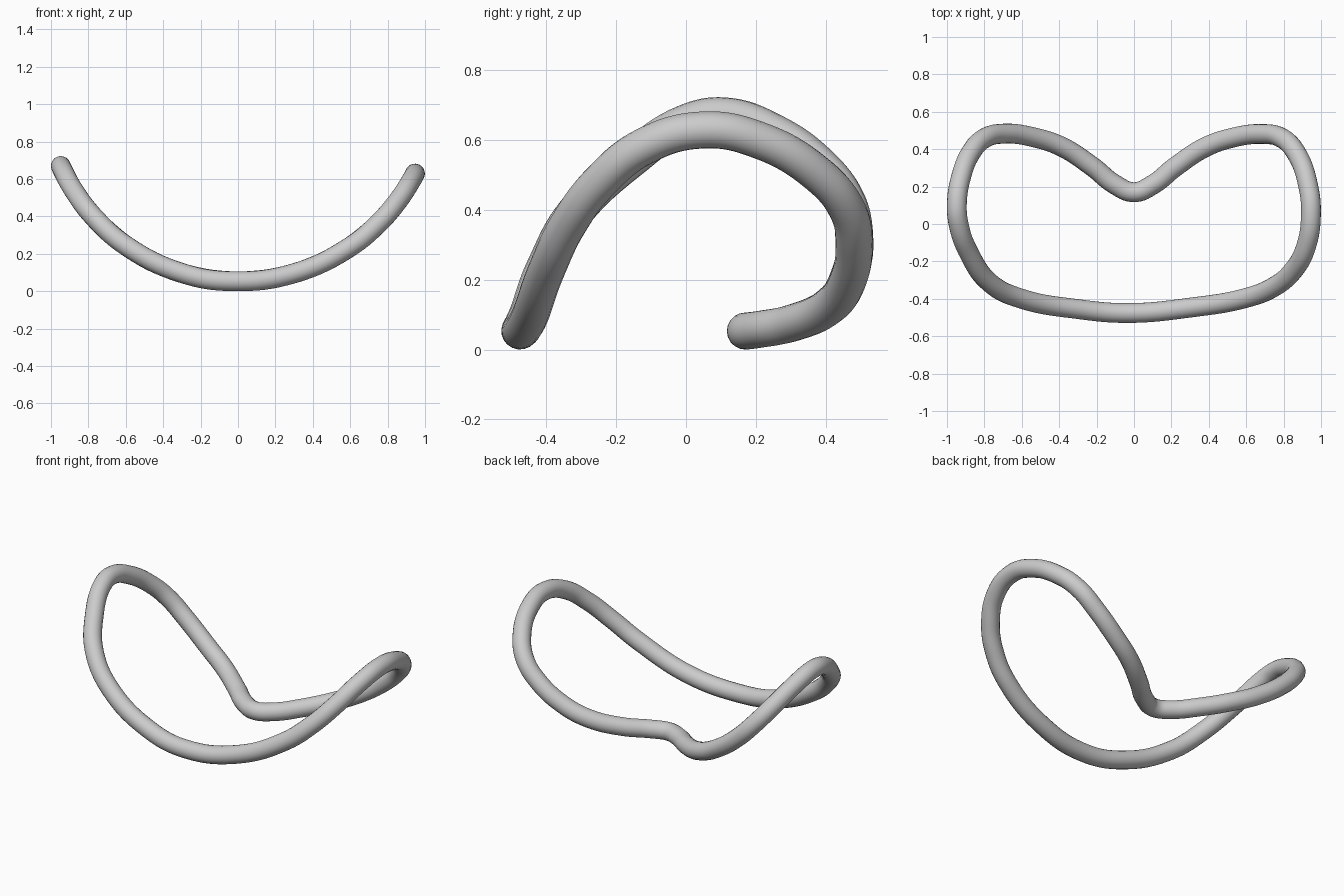
import bpy
from math import sqrt

if "Cube" in bpy.data.objects:
    bpy.data.objects.remove(bpy.data.objects["Cube"])

# Plan outline of the tube centreline (x, y), clockwise seen from above
outline = [
    (0, 0.17), (0.1, 0.21), (0.22, 0.305), (0.38, 0.41), (0.53, 0.462),
    (0.69, 0.481), (0.79, 0.46), (0.87, 0.375), (0.93, 0.21), (0.946, 0.05),
    (0.92, -0.12), (0.85, -0.25), (0.75, -0.335), (0.6, -0.395), (0.3, -0.447),
    (-0.03, -0.476), (-0.3, -0.455), (-0.6, -0.40), (-0.77, -0.315), (-0.88, -0.16),
    (-0.938, 0), (-0.947, 0.11), (-0.925, 0.25), (-0.87, 0.385), (-0.8, 0.458),
    (-0.7, 0.483), (-0.53, 0.462), (-0.38, 0.41), (-0.22, 0.305), (-0.1, 0.21),
]


# Height follows a circular arc in the front view, slightly steeper on the left
def height(x):
    r = 1.036 if x < 0 else 1.065
    return 0.053 + r - sqrt(r * r - x * x)


# Closed saddle-shaped tube
curve = bpy.data.curves.new("bent_ring", 'CURVE')
curve.dimensions = '3D'
curve.bevel_depth = 0.053
curve.bevel_resolution = 8
curve.resolution_u = 8
spline = curve.splines.new('BEZIER')
spline.bezier_points.add(len(outline) - 1)
for p, (x, y) in zip(spline.bezier_points, outline):
    p.co = (x, y, height(x))
    p.handle_left_type = p.handle_right_type = 'AUTO'
spline.use_cyclic_u = True
spline.use_smooth = True

ring = bpy.data.objects.new("bent_ring", curve)
bpy.context.collection.objects.link(ring)
bpy.context.view_layer.objects.active = ring
ring.select_set(True)
bpy.ops.object.convert(target='MESH')
bpy.ops.object.shade_smooth()
